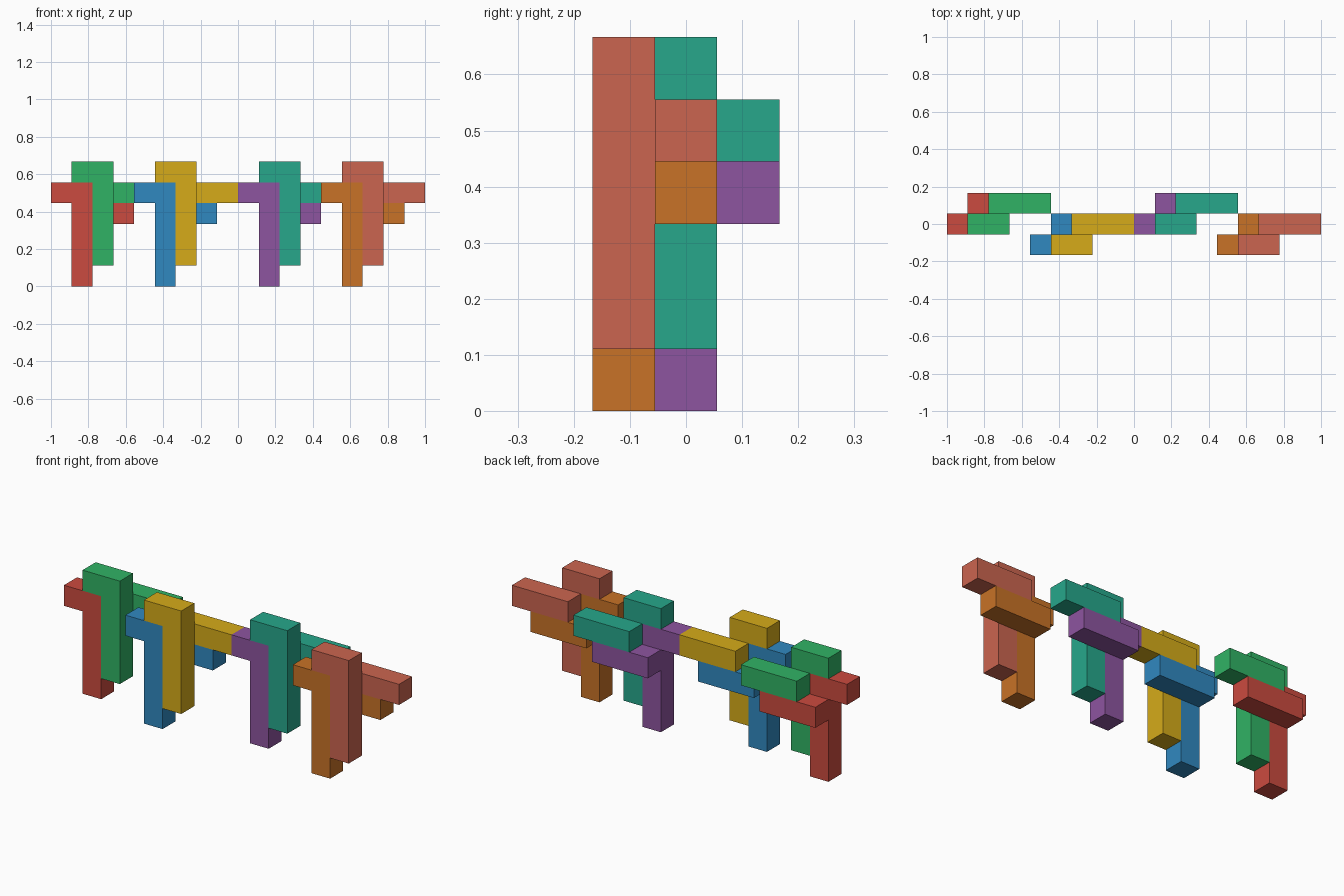
import bpy, bmesh
from mathutils import Vector

if "Cube" in bpy.data.objects:
    bpy.data.objects.remove(bpy.data.objects["Cube"])

U = 1 / 9  # edge of one grid cell

# One nine-cell piece: tall post, hook at its top left, arm running right behind it
CELLS = {(1, 1, k) for k in range(5)} | {(0, 1, 4)} | {(i, 2, 3) for i in (1, 2, 3)}


def to_world(p):
    return Vector((p[0] * U - 1, (p[1] - 1.5) * U, p[2] * U))


def make_piece(name, shift, color):
    bm = bmesh.new()
    # Outer skin only: a face wherever a cell has no neighbour
    for cell in CELLS:
        for axis in range(3):
            for side in (0, 1):
                neighbour = list(cell)
                neighbour[axis] += 2 * side - 1
                if tuple(neighbour) in CELLS:
                    continue
                corners = []
                for a, b in ((0, 0), (1, 0), (1, 1), (0, 1)):
                    p = [c + s for c, s in zip(cell, shift)]
                    p[axis] += side
                    p[(axis + 1) % 3] += a
                    p[(axis + 2) % 3] += b
                    corners.append(bm.verts.new(to_world(p)))
                bm.faces.new(corners if side else corners[::-1])
    bmesh.ops.remove_doubles(bm, verts=bm.verts, dist=1e-4)
    bmesh.ops.dissolve_limit(bm, angle_limit=0.01, verts=bm.verts, edges=bm.edges)
    mesh = bpy.data.meshes.new(name)
    bm.to_mesh(mesh)
    bm.free()
    mat = bpy.data.materials.new(name + "_paint")
    mat.diffuse_color = (*color, 1)
    mat.use_nodes = True
    mat.node_tree.nodes["Principled BSDF"].inputs["Base Color"].default_value = mat.diffuse_color
    mesh.materials.append(mat)
    bpy.context.collection.objects.link(bpy.data.objects.new(name, mesh))


# Four interlocked pairs: the second piece sits one cell right and one cell up
PAIRS = [
    (0, 0, ("red", (0.60, 0.07, 0.05)), ("green", (0.03, 0.45, 0.13))),
    (4, -1, ("blue", (0.03, 0.25, 0.53)), ("yellow", (0.67, 0.41, 0.01))),
    (9, 0, ("purple", (0.27, 0.09, 0.35)), ("teal", (0.02, 0.39, 0.26))),
    (13, -1, ("orange", (0.58, 0.17, 0.02)), ("salmon", (0.60, 0.13, 0.08))),
]
for x, y, lower, upper in PAIRS:
    make_piece(lower[0] + "_piece", (x, y, 0), lower[1])
    make_piece(upper[0] + "_piece", (x + 1, y, 1), upper[1])
